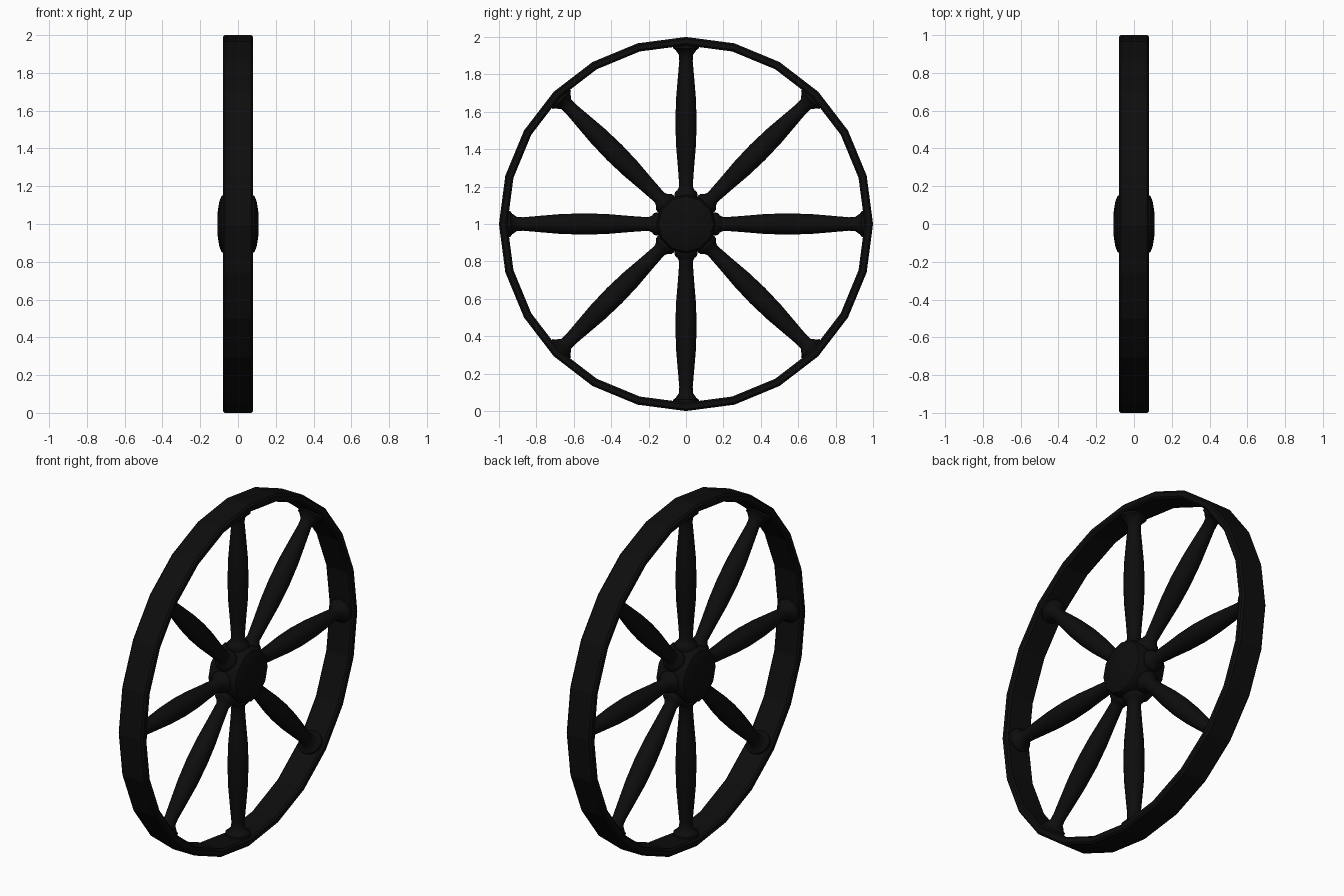
import bpy, bmesh, math
from mathutils import Matrix, Vector

default = bpy.data.objects.get("Cube")
if default:
    bpy.data.objects.remove(default)

CENTRE = Vector((0, 0, 1))

black = bpy.data.materials.new("black_paint")
black.use_nodes = True
black.diffuse_color = (0.004, 0.004, 0.004, 1)
black.node_tree.nodes["Principled BSDF"].inputs["Base Color"].default_value = (0.004, 0.004, 0.004, 1)


def lathe(name, profile, sides, closed=False, angle=30):
    """Spin (radius, height) points about the local z axis."""
    bm = bmesh.new()
    rings = []
    for radius, height in profile:
        rings.append([bm.verts.new((radius * math.cos(math.tau * i / sides),
                                    radius * math.sin(math.tau * i / sides), height))
                      for i in range(sides)])
    pairs = list(zip(rings, rings[1:]))
    if closed:
        pairs.append((rings[-1], rings[0]))
    for low, high in pairs:
        for i in range(sides):
            j = (i + 1) % sides
            bm.faces.new((low[i], low[j], high[j], high[i]))
    if not closed:
        bm.faces.new(rings[0])
        bm.faces.new(rings[-1])
    bmesh.ops.recalc_face_normals(bm, faces=bm.faces)
    mesh = bpy.data.meshes.new(name)
    bm.to_mesh(mesh)
    bm.free()
    mesh.materials.append(black)
    obj = bpy.data.objects.new(name, mesh)
    bpy.context.collection.objects.link(obj)
    bpy.ops.object.select_all(action="DESELECT")
    obj.select_set(True)
    bpy.context.view_layer.objects.active = obj
    bpy.ops.object.shade_smooth_by_angle(angle=math.radians(angle))
    return obj


# The wheel's axle runs along x
axle = Matrix.Translation(CENTRE) @ Matrix.Rotation(math.pi / 2, 4, "Y")

# Rim: a flat band with softened edges
half, edge, outer, inner = 0.08, 0.01, 1.0, 0.955
rim_profile = [(inner, -half + edge), (inner + edge, -half), (outer - edge, -half), (outer, -half + edge),
               (outer, half - edge), (outer - edge, half), (inner + edge, half), (inner, half - edge)]
rim = lathe("rim", rim_profile, 24, closed=True, angle=14)
rim.matrix_world = axle

# Hub: a drum with domed ends
dome = [(0.158, 0.065), (0.148, 0.088), (0.115, 0.1), (0.06, 0.108)]
hub_profile = [(r, -h) for r, h in reversed(dome)] + dome
hub = lathe("hub", hub_profile, 12)
hub.matrix_world = axle

# Spokes: turned spindles with a collar at the hub and a foot at the rim
spoke_profile = [(0.055, 0.12), (0.062, 0.155), (0.058, 0.17), (0.045, 0.182), (0.036, 0.2),
                 (0.043, 0.3), (0.053, 0.42), (0.057, 0.54), (0.053, 0.67), (0.043, 0.79),
                 (0.036, 0.87), (0.037, 0.905), (0.048, 0.918), (0.055, 0.93),
                 (0.068, 0.938), (0.07, 0.965)]
for k in range(8):
    spoke = lathe(f"spoke_{k + 1}", spoke_profile, 16, angle=40)
    spoke.matrix_world = Matrix.Translation(CENTRE) @ Matrix.Rotation(k * math.tau / 8, 4, "X")
